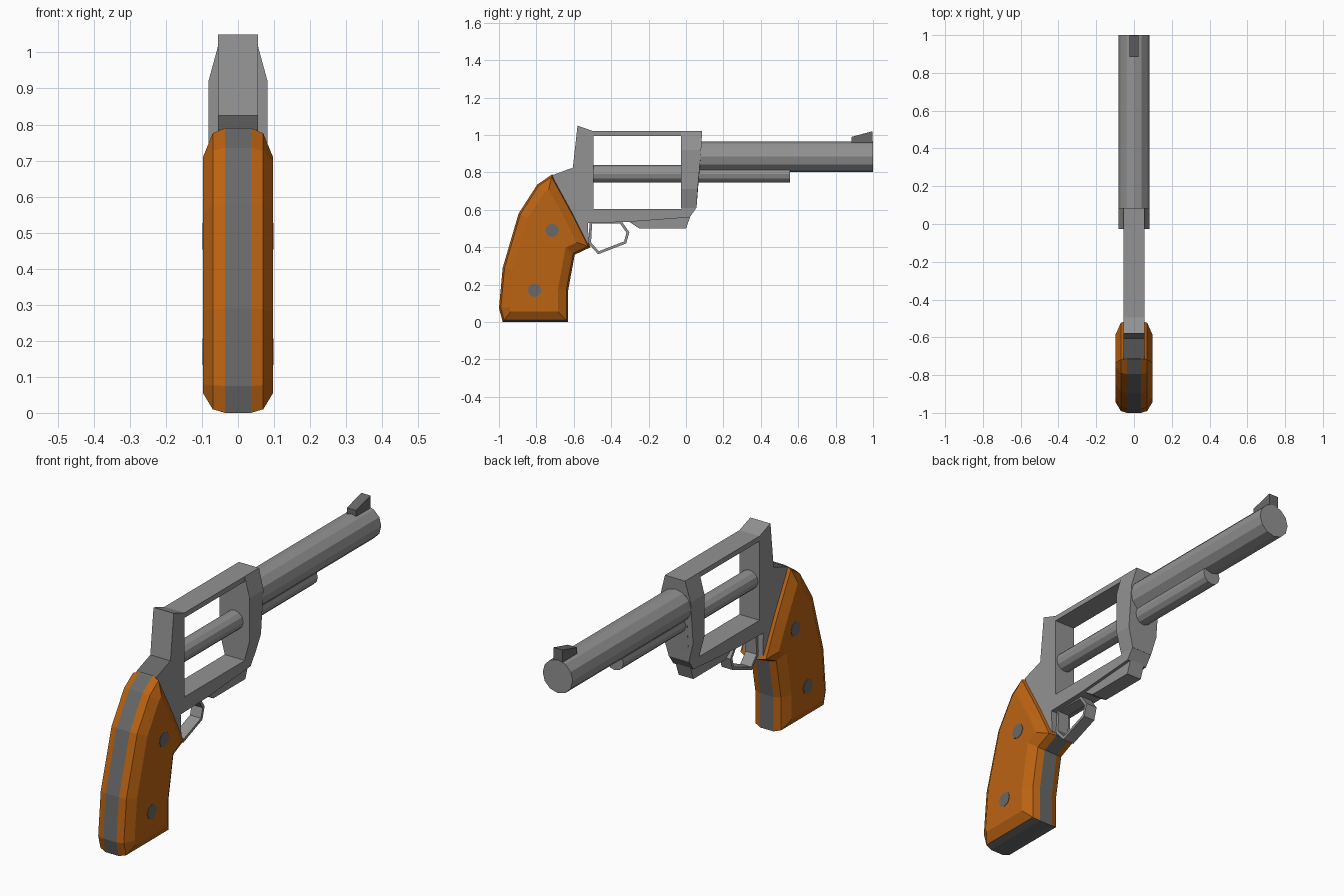
import bpy, bmesh, math
from mathutils import Vector

if "Cube" in bpy.data.objects:
    bpy.data.objects.remove(bpy.data.objects["Cube"])


def material(name, rgb):
    m = bpy.data.materials.new(name)
    m.diffuse_color = (*rgb, 1)
    m.use_nodes = True
    m.node_tree.nodes["Principled BSDF"].inputs["Base Color"].default_value = m.diffuse_color
    return m


STEEL = material("light_steel", (0.29, 0.29, 0.29))
DARK = material("dark_steel", (0.14, 0.14, 0.14))
WOOD = material("orange_wood", (0.50, 0.125, 0.006))


def inset(pts, d):
    """Mitred inward offset of a closed (y, z) outline."""
    n = len(pts)
    area = sum(pts[i][0] * pts[(i + 1) % n][1] - pts[(i + 1) % n][0] * pts[i][1] for i in range(n))
    s = 1 if area > 0 else -1
    out = []
    for i in range(n):
        p = Vector(pts[i])
        a = (p - Vector(pts[i - 1])).normalized()
        b = (Vector(pts[(i + 1) % n]) - p).normalized()
        na, nb = Vector((-a.y, a.x)) * s, Vector((-b.y, b.x)) * s
        out.append(p + (na + nb) * d / (1 + na.dot(nb)))
    return out


def finish(name, bm, mats, rule=None):
    bmesh.ops.recalc_face_normals(bm, faces=bm.faces[:])
    bm.normal_update()
    if rule:
        for f in bm.faces:
            f.material_index = rule(f)
    me = bpy.data.meshes.new(name)
    bm.to_mesh(me)
    bm.free()
    for m in mats:
        me.materials.append(m)
    ob = bpy.data.objects.new(name, me)
    bpy.context.collection.objects.link(ob)
    return ob


def loft(name, pts, layers, mats, rule=None):
    """Stack a (y, z) outline along x; each layer is (x, inset)."""
    bm = bmesh.new()
    rings = [[bm.verts.new((x, p[0], p[1])) for p in inset(pts, d)] for x, d in layers]
    n = len(pts)
    for r, q in zip(rings, rings[1:]):
        for i in range(n):
            bm.faces.new((r[i], r[(i + 1) % n], q[(i + 1) % n], q[i]))
    bm.faces.new(rings[0])
    bm.faces.new(rings[-1])
    return finish(name, bm, mats, rule)


def slab(name, pts, w, mats, rule=None):
    return loft(name, pts, [(-w, 0), (w, 0)], mats, rule)


def cylinder(name, r, y0, y1, z, sides, mat):
    bpy.ops.mesh.primitive_cylinder_add(vertices=sides, radius=r, depth=y1 - y0,
                                        location=(0, (y0 + y1) / 2, z), rotation=(math.pi / 2, 0, 0))
    ob = bpy.context.object
    ob.name = name
    ob.data.materials.append(mat)
    return ob


# Main frame with an open window; the tang behind it has a dark top
frame = slab("frame", [(-.715, .785), (-.605, .825), (-.58, 1.05), (-.495, 1.02), (.085, 1.02),
                       (.08, .92), (.055, .61), (.02, .56), (-.31, .535), (-.525, .53),
                       (-.52, .42), (-.56, .42)], .055, [STEEL, DARK],
             lambda f: int(f.normal.z > .8 and f.calc_center_median().y < -.6))
cutter = slab("window_cutter", [(-.495, .605), (-.025, .605), (-.025, .995), (-.495, .995)], .2, [STEEL])
cutter.hide_render = True
mod = frame.modifiers.new("window", 'BOOLEAN')
mod.operation = 'DIFFERENCE'
mod.object = cutter
bpy.context.view_layer.objects.active = frame
bpy.ops.object.modifier_apply(modifier="window")
bpy.data.objects.remove(cutter)

# Wider front wall of the frame: section (half width, z, front y)
bm = bmesh.new()
half = [(.055, 1.019, .086), (.082, .92, .081), (.082, .71, .062), (.055, .61, .056)]
section = half + [(-w, z, y) for w, z, y in reversed(half)]
back = [bm.verts.new((w, -.026, z)) for w, z, y in section]
front = [bm.verts.new((w, y, z)) for w, z, y in section]
for i in range(8):
    j = (i + 1) % 8
    bm.faces.new((back[i], back[j], front[j], front[i]))
bm.faces.new(back)
bm.faces.new(front)
finish("front_wall", bm, [STEEL])

# Narrow rail under the frame
slab("under_rail", [(.025, .57), (0, .5), (-.25, .5), (-.31, .54), (-.31, .57)], .04, [STEEL])

# Barrel, rod and front sight
cylinder("barrel", .082, .04, 1.0, .884, 12, STEEL)
cylinder("rod", .047, -.50, .555, .792, 12, STEEL)
slab("front_sight", [(.885, .95), (.998, .95), (.998, 1.02), (.885, .99)], .025, [DARK])

# Guard loop: thin band between an outline and its inset
guard = [(-.515, .54), (-.522, .42), (-.47, .362), (-.32, .42), (-.303, .48), (-.345, .54)]
bm = bmesh.new()
loops = [[bm.verts.new((x, p[0], p[1])) for p in inset(guard, d)]
         for x, d in [(-.03, 0), (.03, 0), (.03, .014), (-.03, .014)]]
for k in range(4):
    a, b = loops[k], loops[(k + 1) % 4]
    for i in range(6):
        j = (i + 1) % 6
        bm.faces.new((a[i], a[j], b[j], b[i]))
finish("guard_loop", bm, [STEEL])

# Grip: bevelled wood sides around a dark central strap and base
grip = [(-.715, .79), (-.795, .735), (-.895, .58), (-.98, .29), (-1.0, .075), (-.98, 0),
        (-.63, 0), (-.63, .17), (-.595, .36), (-.51, .40), (-.595, .57)]
layers = [(-.097, .055), (-.07, .01), (-.036, 0), (.036, 0), (.07, .01), (.097, .055)]
loft("grip", grip, layers, [WOOD, DARK],
     lambda f: int(abs(f.calc_center_median().x) < .01 or f.normal.z < -.9))

# Grip screws, flush discs on both sides
for i, (y, z) in enumerate([(-.715, .49), (-.81, .17)]):
    disc = [(y + .037 * math.cos(k * math.pi / 4), z + .037 * math.sin(k * math.pi / 4)) for k in range(8)]
    for side, s in (("right", 1), ("left", -1)):
        loft(f"grip_screw_{side}_{i + 1}", disc, [(s * .094, 0), (s * .099, 0)], [DARK])
